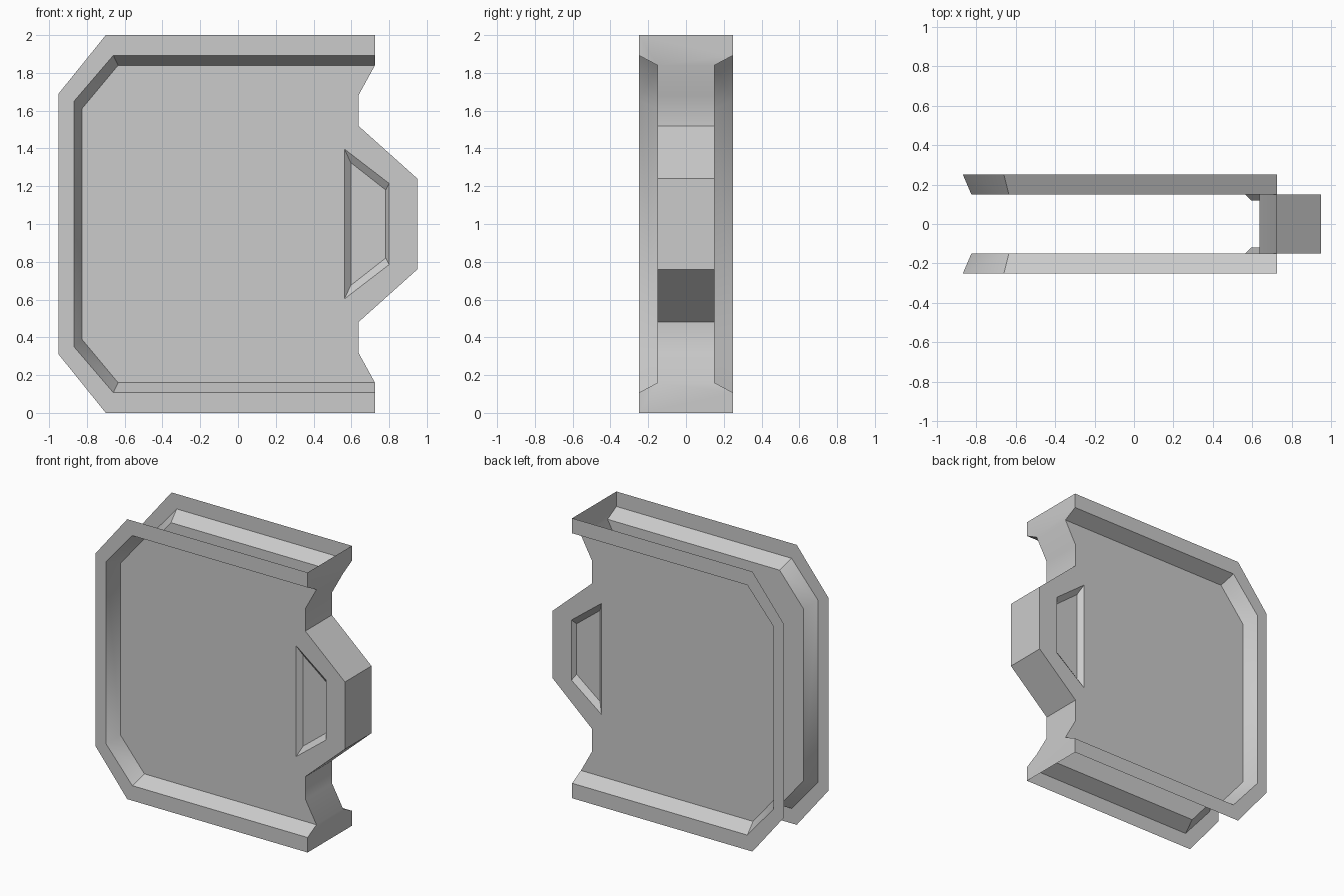
import bpy, bmesh, math
from mathutils import Vector

if "Cube" in bpy.data.objects:
    bpy.data.objects.remove(bpy.data.objects["Cube"])

FRONT, RIGHT = Vector((0, -1, 0)), Vector((1, 0, 0))


def at(profile, y):
    """Place an (x, z) profile at depth y; z is measured from mid height."""
    return [(x, y, z - 1) for x, z in profile]


def strip(a, b):
    """Quads joining two matching point rows."""
    return [[a[i], a[i + 1], b[i + 1], b[i]] for i in range(len(a) - 1)]


def part(name, faces, facing):
    """Build one quarter facing the given way, then mirror front/back and top/bottom."""
    bm = bmesh.new()
    for pts in faces:
        f = bm.faces.new([bm.verts.new(p) for p in pts])
        f.normal_update()
        if f.normal.dot(facing) < 0:
            f.normal_flip()
        f.smooth = True
    bmesh.ops.remove_doubles(bm, verts=bm.verts, dist=1e-4)
    mesh = bpy.data.meshes.new(name)
    bm.to_mesh(mesh)
    bm.free()
    mesh.set_sharp_from_angle(angle=math.radians(40))
    obj = bpy.data.objects.new(name, mesh)
    bpy.context.collection.objects.link(obj)
    obj.location.z = 1
    mirror = obj.modifiers.new("Mirror", 'MIRROR')
    mirror.use_axis = (False, True, True)
    seams = obj.modifiers.new("Clean seams", 'DECIMATE')
    seams.decimate_type = 'DISSOLVE'
    seams.angle_limit = math.radians(1)
    seams.delimit = {'SHARP'}
    return obj


# Upper-half profiles
outer = [(-.95, 1), (-.95, 1.69), (-.70, 2), (.725, 2)]
rim = [(-.868, 1), (-.868, 1.65), (-.66, 1.893), (.725, 1.893)]
inset = [(-.825, 1), (-.825, 1.612), (-.635, 1.84), (.725, 1.84)]
edge = [(.725, 1.84), (.637, 1.68), (.637, 1.52), (.95, 1.24), (.95, 1)]
pocket = [(.80, 1), (.80, 1.215), (.563, 1.397), (.563, 1)]
floor = [(.782, 1), (.782, 1.18), (.597, 1.325), (.597, 1)]

# Raised border with bevelled inner side
part("border_frame",
     strip(at(outer, -.25), at(rim, -.25)) + strip(at(rim, -.25), at(inset, -.15)),
     FRONT)

# Recessed panel with the grip pocket
part("panel",
     [at(inset + edge[1:] + pocket, -.15), at(floor, -.118)]
     + strip(at(pocket, -.15), at(floor, -.118)),
     FRONT)

# Notched side wall and the ends of the frame (other sides stay open)
cap = [(.725, y, z - 1) for y, z in
       [(-.25, 2), (-.25, 1.893), (-.15, 1.84), (0, 1.84), (0, 2)]]
part("side_wall", strip(at(edge, -.15), at(edge, 0)) + [cap], RIGHT)
